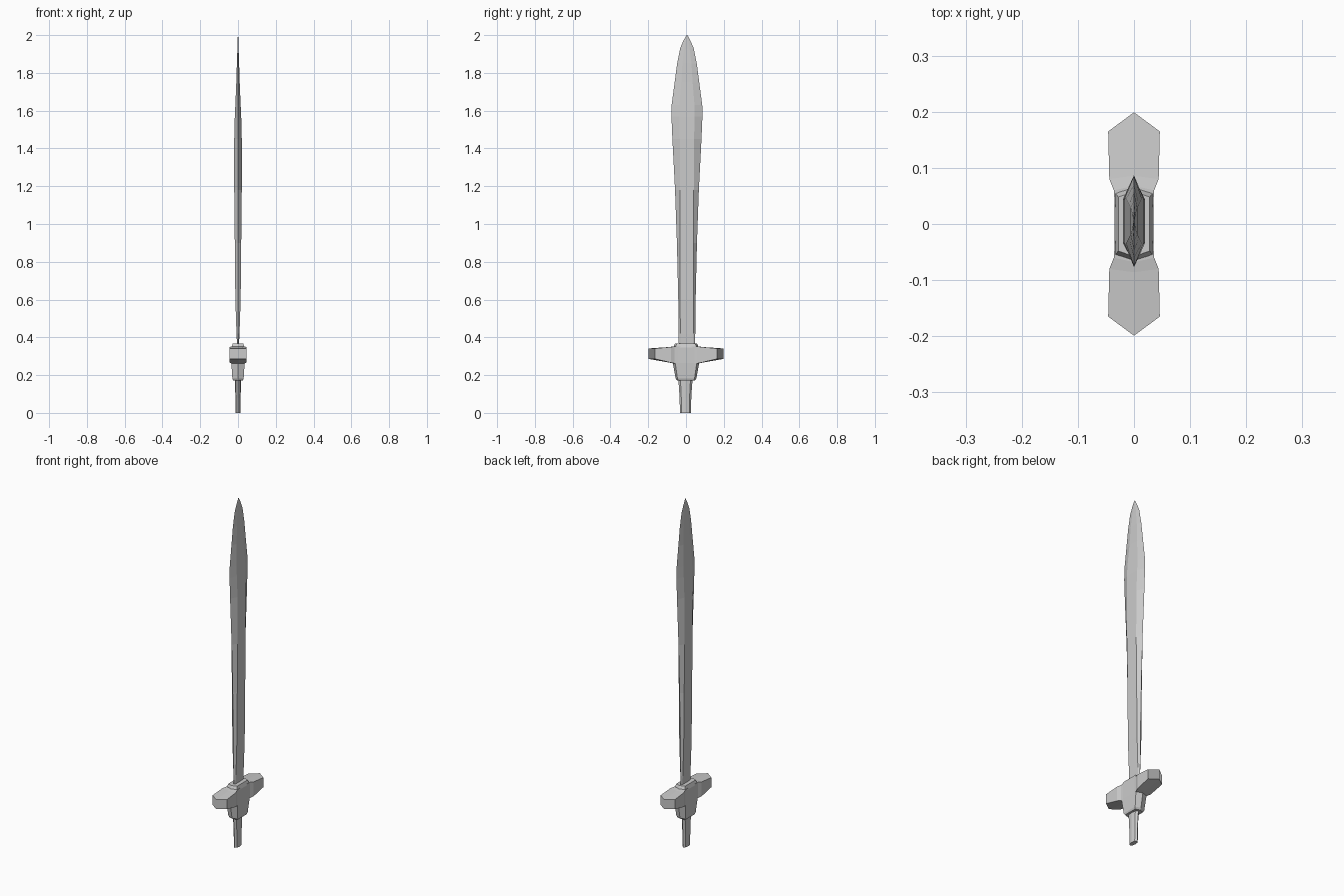
import bpy, bmesh, math
from mathutils import Vector

if "Cube" in bpy.data.objects:
    bpy.data.objects.remove(bpy.data.objects["Cube"])


def loft(name, rings):
    """Skin a list of equal-length point rings and cap both ends."""
    bm = bmesh.new()
    rows = [[bm.verts.new(p) for p in ring] for ring in rings]
    n = len(rows[0])
    for a, b in zip(rows, rows[1:]):
        for i in range(n):
            j = (i + 1) % n
            bm.faces.new((a[i], a[j], b[j], b[i]))
    bm.faces.new(rows[0][::-1])
    bm.faces.new(rows[-1])
    bmesh.ops.recalc_face_normals(bm, faces=bm.faces)
    mesh = bpy.data.meshes.new(name)
    bm.to_mesh(mesh)
    bm.free()
    obj = bpy.data.objects.new(name, mesh)
    bpy.context.collection.objects.link(obj)
    return obj


def hexagon(z, width, flat, thick, cy=0.0):
    """Six-sided section: points at +-width on y, flats at +-thick on x."""
    pts = [(0, width), (thick, flat), (thick, -flat),
           (0, -width), (-thick, -flat), (-thick, flat)]
    return [Vector((x, y + cy, z)) for x, y in pts]


# Leaf-shaped blade: z, half width, half flat, half thickness
blade = [
    (0.34, 0.043, 0.034, 0.004),
    (0.42, 0.044, 0.035, 0.008),
    (0.60, 0.046, 0.036, 0.014),
    (0.90, 0.053, 0.036, 0.017),
    (1.18, 0.063, 0.036, 0.020),
    (1.45, 0.077, 0.038, 0.020),
    (1.57, 0.082, 0.040, 0.017),
    (1.63, 0.081, 0.040, 0.014),
    (1.75, 0.065, 0.030, 0.009),
    (1.85, 0.052, 0.024, 0.006),
    (1.93, 0.036, 0.014, 0.003),
    (1.97, 0.019, 0.007, 0.002),
    (2.00, 0.002, 0.001, 0.001),
]
loft("blade", [hexagon(*s, cy=0.005) for s in blade])

# Central guard block, narrowing towards the handle
block = [
    (0.172, 0.048, 0.040, 0.026),
    (0.182, 0.055, 0.045, 0.030),
    (0.265, 0.070, 0.057, 0.035),
    (0.345, 0.068, 0.057, 0.035),
    (0.368, 0.058, 0.048, 0.028),
]
loft("guard_block", [hexagon(*s) for s in block])

# Cross arms with pointed ends: y at sides, y at centre, half x, bottom, top
arm = [
    (0.030, 0.030, 0.034, 0.262, 0.352),
    (0.060, 0.068, 0.036, 0.262, 0.352),
    (0.080, 0.086, 0.044, 0.266, 0.349),
    (0.165, 0.199, 0.046, 0.286, 0.341),
]
for side, name in ((1, "guard_arm_back"), (-1, "guard_arm_front")):
    loft(name, [[(-x, side * ys, lo), (0, side * yc, lo), (x, side * ys, lo),
                 (x, side * ys, hi), (0, side * yc, hi), (-x, side * ys, hi)]
                for ys, yc, x, lo, hi in arm])

# Handle: flattened eight-sided grip, z, half depth, half thickness
grip = [(0.0, 0.029, 0.014), (0.08, 0.031, 0.014),
        (0.13, 0.034, 0.015), (0.19, 0.039, 0.016)]
loft("handle", [[(t * math.cos(a), w * math.sin(a) - 0.003, z)
                 for a in (math.tau * i / 8 for i in range(8))]
                for z, w, t in grip])
